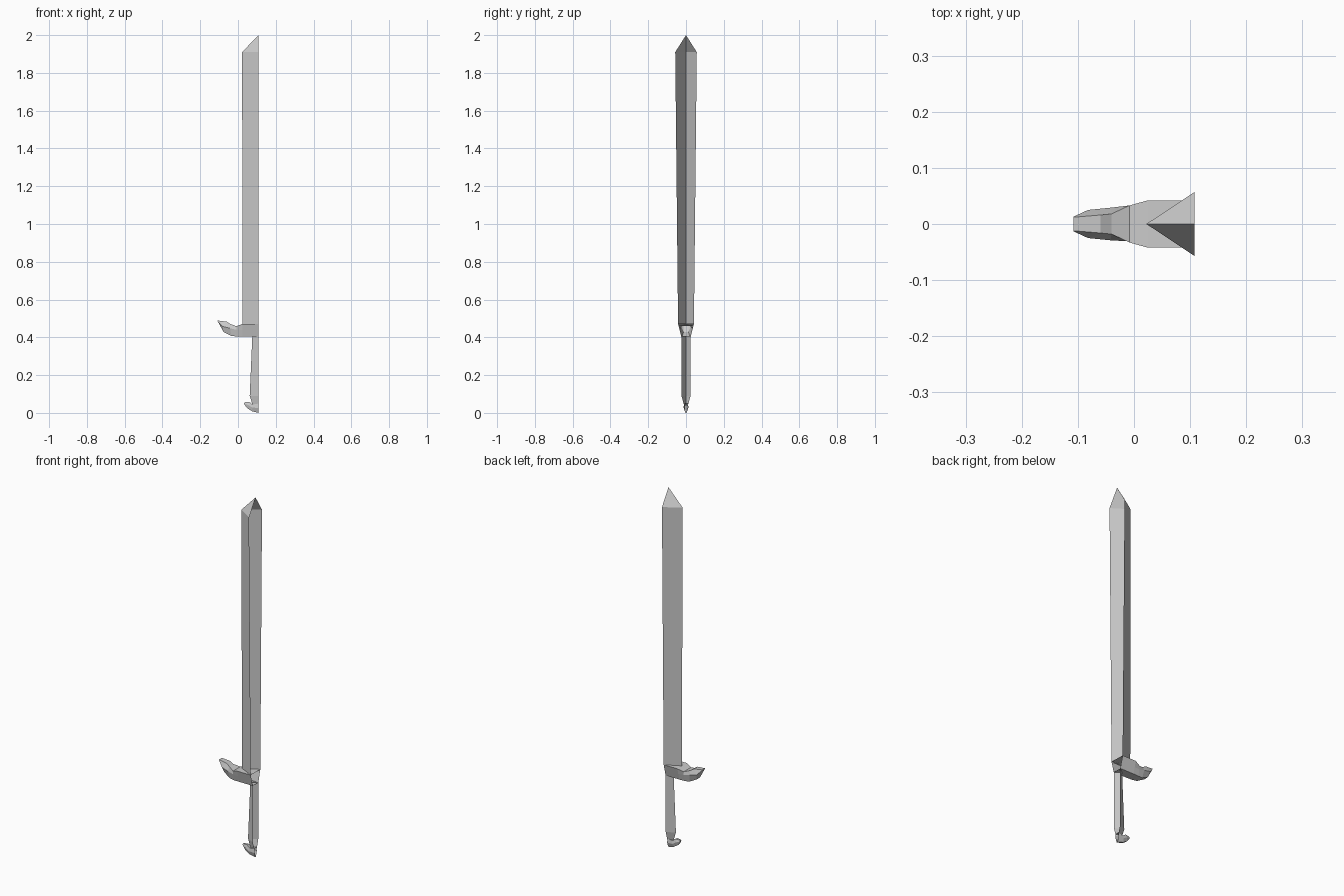
import bpy

if "Cube" in bpy.data.objects:
    bpy.data.objects.remove(bpy.data.objects["Cube"])

CUT = 0.108  # open plane: the model is one half of a sword


def loft(name, rings, closed=False, cap_start=False):
    """Skin consecutive rings of points with flat faces."""
    n = len(rings[0])
    verts = [p for ring in rings for p in ring]
    faces = []
    for i in range(len(rings) - 1):
        for j in range(n if closed else n - 1):
            k = (j + 1) % n
            faces.append((i * n + j, i * n + k, (i + 1) * n + k, (i + 1) * n + j))
    if cap_start:
        faces.append(tuple(reversed(range(n))))
    mesh = bpy.data.meshes.new(name)
    mesh.from_pydata(verts, [], faces)
    mesh.validate()
    obj = bpy.data.objects.new(name, mesh)
    bpy.context.collection.objects.link(obj)
    return obj


def vee(z, x, w):
    """Open V section: one edge at x, two arms reaching the open plane."""
    return [(CUT, -w, z), (x, 0, z), (CUT, w, z)]


def hexagon(top, mid, low):
    """Six-sided section from three (x, z, half width) levels."""
    levels = [top, mid, low]
    return ([(x, -w, z) for x, z, w in levels]
            + [(x, w, z) for x, z, w in reversed(levels)])


# Blade, widening upwards to its shoulders
loft("blade", [vee(0.47, 0.024, 0.042), vee(1.91, 0.022, 0.057)])

# Pointed blade tip
tip = bpy.data.meshes.new("blade_tip")
tip.from_pydata(vee(1.91, 0.022, 0.057) + [(CUT, 0, 2.0)], [],
                [(0, 1, 3), (1, 2, 3)])
bpy.context.collection.objects.link(bpy.data.objects.new("blade_tip", tip))

# Handle, tapering at the bottom
loft("handle", [vee(0.04, 0.078, 0.010), vee(0.09, 0.062, 0.024),
                vee(0.408, 0.076, 0.024)])

# Guard with a horn curling up at its end
loft("guard", [
    hexagon((-0.108, 0.489, 0.012), (-0.108, 0.486, 0.013), (-0.105, 0.481, 0.012)),
    hexagon((-0.060, 0.483, 0.016), (-0.082, 0.458, 0.025), (-0.076, 0.428, 0.013)),
    hexagon((-0.040, 0.470, 0.018), (-0.042, 0.448, 0.029), (-0.035, 0.407, 0.020)),
    hexagon((-0.008, 0.459, 0.033), (-0.008, 0.440, 0.031), (-0.008, 0.405, 0.024)),
    hexagon((0.024, 0.471, 0.042), (0.024, 0.440, 0.034), (0.024, 0.405, 0.025)),
    hexagon((CUT, 0.471, 0.042), (CUT, 0.440, 0.034), (CUT, 0.405, 0.025)),
], closed=True, cap_start=True)

# Small curled pommel
loft("pommel", [
    hexagon((0.034, 0.056, 0.004), (0.032, 0.050, 0.006), (0.035, 0.042, 0.004)),
    hexagon((0.060, 0.058, 0.007), (0.054, 0.042, 0.011), (0.050, 0.024, 0.006)),
    hexagon((0.078, 0.044, 0.009), (0.076, 0.028, 0.013), (0.074, 0.009, 0.006)),
    hexagon((CUT, 0.050, 0.010), (CUT, 0.026, 0.011), (CUT, 0.0, 0.003)),
], closed=True, cap_start=True)
